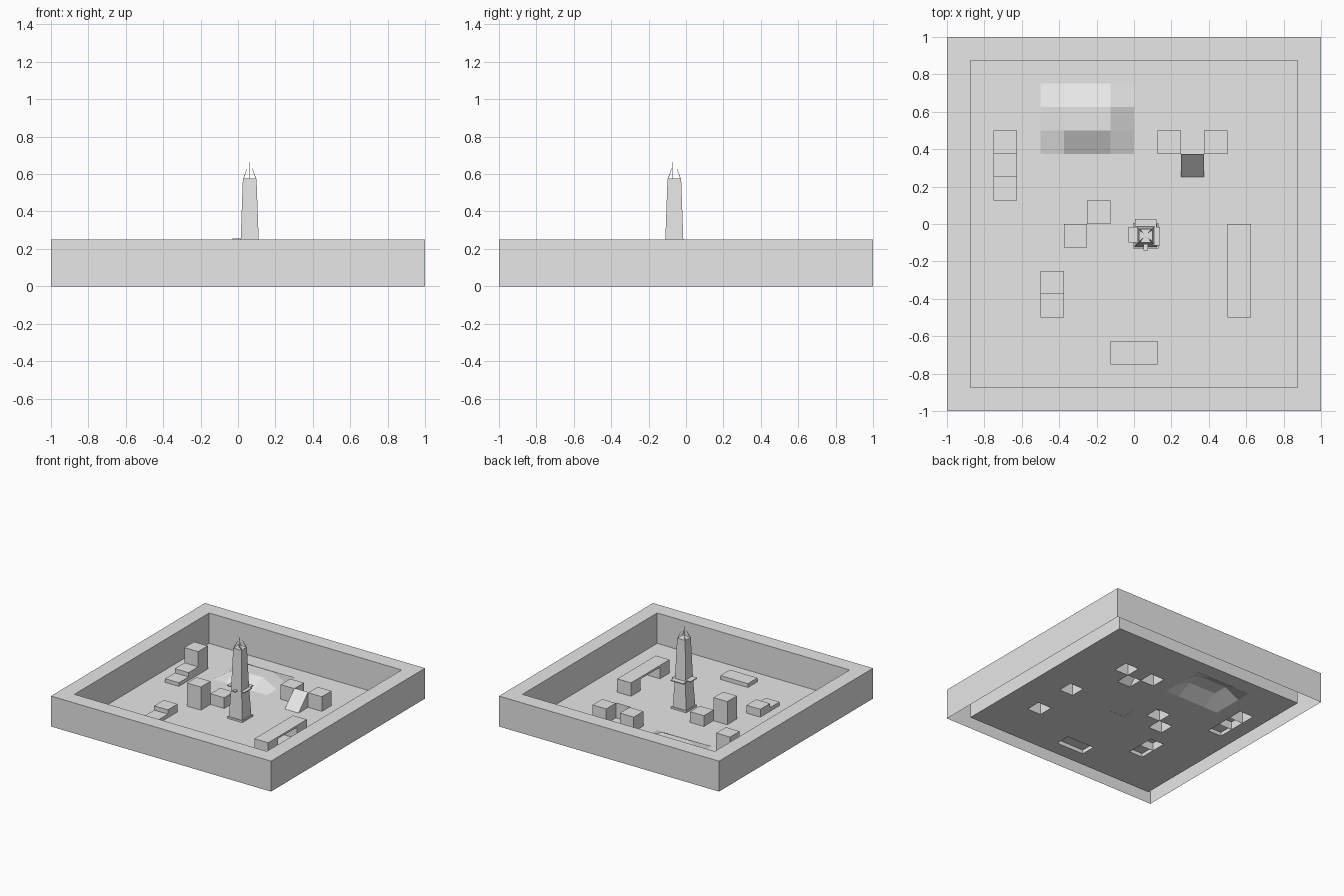
import bpy, bmesh
from mathutils import Vector

cube = bpy.data.objects.get("Cube")
if cube:
    bpy.data.objects.remove(cube, do_unlink=True)

U = 0.125  # ground cell size

grey = bpy.data.materials.new("light_grey")
grey.use_nodes = True
grey.diffuse_color = (0.8, 0.8, 0.8, 1)
grey.node_tree.nodes["Principled BSDF"].inputs["Base Color"].default_value = (0.8, 0.8, 0.8, 1)


def finish(name, bm):
    bmesh.ops.remove_doubles(bm, verts=bm.verts, dist=1e-5)
    mesh = bpy.data.meshes.new(name)
    bm.to_mesh(mesh)
    bm.free()
    mesh.materials.append(grey)
    obj = bpy.data.objects.new(name, mesh)
    bpy.context.collection.objects.link(obj)
    return obj


def ring(bm, cx, cy, hx, hy, z):
    return [bm.verts.new((cx + sx * hx, cy + sy * hy, z))
            for sx, sy in ((-1, -1), (1, -1), (1, 1), (-1, 1))]


def loft(name, cx, cy, levels, cap_top=True, cap_bottom=False):
    """Join rectangular rings given as (half_x, half_y, z)."""
    bm = bmesh.new()
    rings = [ring(bm, cx, cy, *lv) for lv in levels]
    for a, b in zip(rings, rings[1:]):
        for i in range(4):
            j = (i + 1) % 4
            bm.faces.new((a[i], a[j], b[j], b[i]))
    if cap_top:
        bm.faces.new(rings[-1])
    if cap_bottom:
        bm.faces.new(rings[0][::-1])
    return finish(name, bm)


def box(name, x0, x1, y0, y1, z0, z1):
    hx, hy = (x1 - x0) / 2, (y1 - y0) / 2
    return loft(name, x0 + hx, y0 + hy, [(hx, hy, z0), (hx, hy, z1)], True, z0 > 0)


# Open-bottomed blocks: name, first cell x and y, cells wide and deep, height
blocks = [
    ("stepped_block_tall", -6, 3, 1, 1, 0.19),
    ("stepped_block_middle", -6, 2, 1, 1, 0.065),
    ("stepped_block_low", -6, 1, 1, 1, 0.03),
    ("corner_block_high", -4, -3, 1, 1, 0.065),
    ("corner_block_low", -4, -4, 1, 1, 0.03),
    ("small_block", -2, 0, 1, 1, 0.088),
    ("tall_block", -3, -1, 1, 1, 0.19),
    ("flat_block", -1, -6, 2, 1, 0.032),
    ("bridge_back_pier", 4, -1, 1, 1, 0.11),
    ("bridge_front_pier", 4, -4, 1, 1, 0.11),
    ("ramp_left_block", 1, 3, 1, 1, 0.12),
    ("ramp_right_block", 3, 3, 1, 1, 0.12),
]
holes = {(2, 2), (0, -1)}  # ramp and tower cells
for name, i, j, w, d, h in blocks:
    box(name, i * U, (i + w) * U, j * U, (j + d) * U, 0, h)
    holes |= {(i + a, j + b) for a in range(w) for b in range(d)}
box("bridge_deck", 4 * U, 5 * U, -3 * U, -U, 0.094, 0.11)

# Ramp: a block whose front top edge drops to the ground
ramp = bmesh.new()
low = ring(ramp, 2.5 * U, 2.5 * U, U / 2, U / 2, 0)
top = [ramp.verts.new(v.co + Vector((0, 0, U))) for v in low[2:]]
ramp.faces.new((low[0], low[1], top[0], top[1]))
ramp.faces.new((low[1], low[2], top[0]))
ramp.faces.new((low[3], low[0], top[1]))
ramp.faces.new((low[2], low[3], top[1], top[0]))
finish("ramp", ramp)


# Ground sheet with openings, and the hill cut from the same grid
def ground(name, keep, lift=0):
    bm = bmesh.new()
    bmesh.ops.create_grid(bm, x_segments=14, y_segments=14, size=7 * U)
    drop = []
    for f in bm.faces:
        c = f.calc_center_median() / U
        if not keep(round(c.x - 0.5), round(c.y - 0.5)):
            drop.append(f)
    bmesh.ops.delete(bm, geom=drop, context='FACES')
    if lift:
        for v in bm.verts:
            if not v.is_boundary:
                v.co.z = lift
    return finish(name, bm)


def on_hill(i, j):
    return -4 <= i < 0 and 3 <= j < 6


ground("floor", lambda i, j: not on_hill(i, j) and (i, j) not in holes)
ground("hill", on_hill, 0.065)

# Hollow surrounding wall, open underneath
loft("surrounding_wall", 0, 0,
     [(1, 1, 0), (1, 1, 0.25), (7 * U, 7 * U, 0.25), (7 * U, 7 * U, 0)], False)

# Tapered tower
TX, TY = U / 2, -U / 2
loft("tower_shaft", TX, TY,
     [(h, h, z) for h, z in ((0.0625, 0), (0.06, 0.02), (0.048, 0.25), (0.0365, 0.575))])
box("tower_plinth", TX - 0.068, TX + 0.068, TY - 0.068, TY + 0.068, 0.001, 0.016)

# Ledges around the shaft
box("ledge_right", -0.03, 0.02, -0.1, -0.015, 0.248, 0.256)
box("ledge_left", 0.1, 0.138, -0.115, -0.015, 0.238, 0.246)
box("ledge_back", 0.005, 0.12, -0.02, 0.028, 0.238, 0.246)
box("ledge_front", 0.05, 0.075, -0.142, -0.1, 0.238, 0.246)

# Leaning struts and mast on the tower top
for sx, side in ((-1, "right"), (1, "left")):
    for sy, end in ((-1, "front"), (1, "back")):
        bm = bmesh.new()
        a = ring(bm, TX + sx * 0.033, TY + sy * 0.033, 0.002, 0.002, 0.575)
        b = ring(bm, TX + sx * 0.014, TY + sy * 0.014, 0.001, 0.001, 0.63)
        for i in range(4):
            j = (i + 1) % 4
            bm.faces.new((a[i], a[j], b[j], b[i]))
        bm.faces.new(b)
        finish("strut_" + end + "_" + side, bm)
box("mast", TX - 0.001, TX + 0.001, TY - 0.011, TY - 0.008, 0.575, 0.665)
